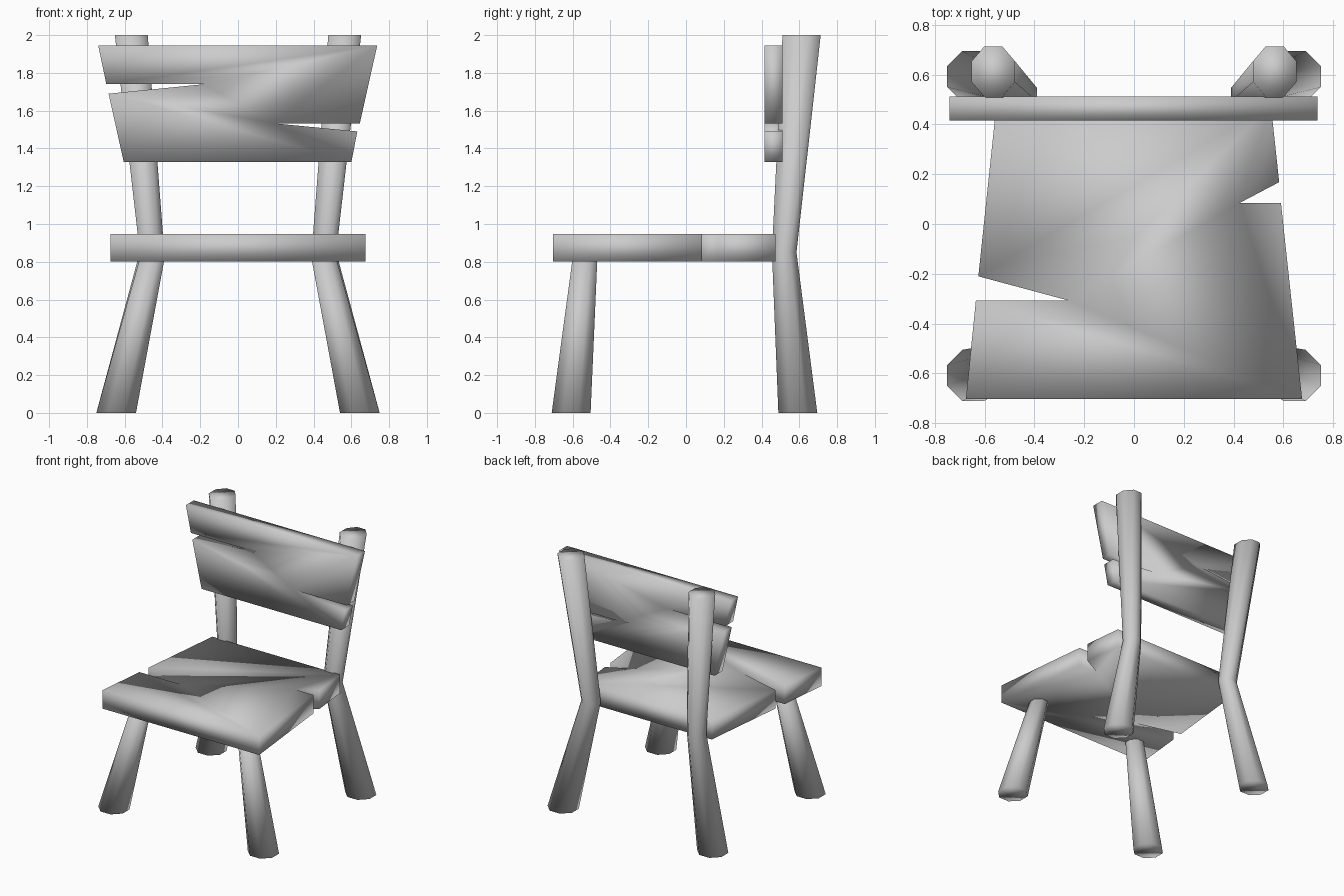
import bpy, bmesh, math
from mathutils import Vector

if "Cube" in bpy.data.objects:
    bpy.data.objects.remove(bpy.data.objects["Cube"])


def finish(name, bm):
    bmesh.ops.recalc_face_normals(bm, faces=bm.faces[:])
    me = bpy.data.meshes.new(name)
    bm.to_mesh(me)
    bm.free()
    for p in me.polygons:
        p.use_smooth = True
    ob = bpy.data.objects.new(name, me)
    bpy.context.collection.objects.link(ob)
    return ob


def plank(name, outline, to3d, depth):
    """Extrude a notched 2D outline into a board."""
    bm = bmesh.new()
    face = bm.faces.new([bm.verts.new(to3d(a, b)) for a, b in outline])
    ext = bmesh.ops.extrude_face_region(bm, geom=[face], use_keep_orig=True)
    verts = [g for g in ext["geom"] if isinstance(g, bmesh.types.BMVert)]
    bmesh.ops.translate(bm, verts=verts, vec=Vector(depth))
    return finish(name, bm)


def leg(name, sections, side):
    """Loft octagons; each section is (x, y, z, half width, half depth)."""
    bm = bmesh.new()
    k = 1 / math.cos(math.pi / 8)
    rings = []
    for x, y, z, hx, hy in sections:
        angles = [math.pi / 8 + i * math.pi / 4 for i in range(8)]
        rings.append([bm.verts.new((side * x + hx * k * math.cos(a),
                                    y + hy * k * math.sin(a), z)) for a in angles])
    for lo, hi in zip(rings, rings[1:]):
        for i in range(8):
            j = (i + 1) % 8
            bm.faces.new((lo[i], lo[j], hi[j], hi[i]))
    bm.faces.new(rings[0])
    bm.faces.new(rings[-1])
    return finish(name, bm)


# Seat board with two split notches
seat = [(-0.675, -0.703), (0.675, -0.703), (0.59, 0.085), (0.425, 0.085),
        (0.583, 0.168), (0.55, 0.473), (-0.553, 0.473), (-0.625, -0.21),
        (-0.26, -0.308), (-0.635, -0.308)]
plank("seat", seat, lambda x, y: (x, y, 0.802), (0, 0, 0.145))

# Backrest board with two split notches
back = [(-0.605, 1.328), (0.60, 1.328), (0.632, 1.49), (0.19, 1.533),
        (0.645, 1.533), (0.737, 1.945), (-0.74, 1.945), (-0.697, 1.74),
        (-0.18, 1.74), (-0.685, 1.69)]
plank("backrest", back, lambda x, z: (x, 0.415, z), (0, 0.097, 0))

# Splayed front legs and bent rear posts
front = [(0.645, -0.608, 0.0, 0.105, 0.103), (0.447, -0.532, 0.85, 0.064, 0.064)]
rear = [(0.645, 0.592, 0.0, 0.105, 0.103), (0.455, 0.52, 0.85, 0.065, 0.065),
        (0.565, 0.612, 2.0, 0.087, 0.101)]
for side, label in ((-1, "left"), (1, "right")):
    leg("front_leg_" + label, front, side)
    leg("rear_post_" + label, rear, side)
